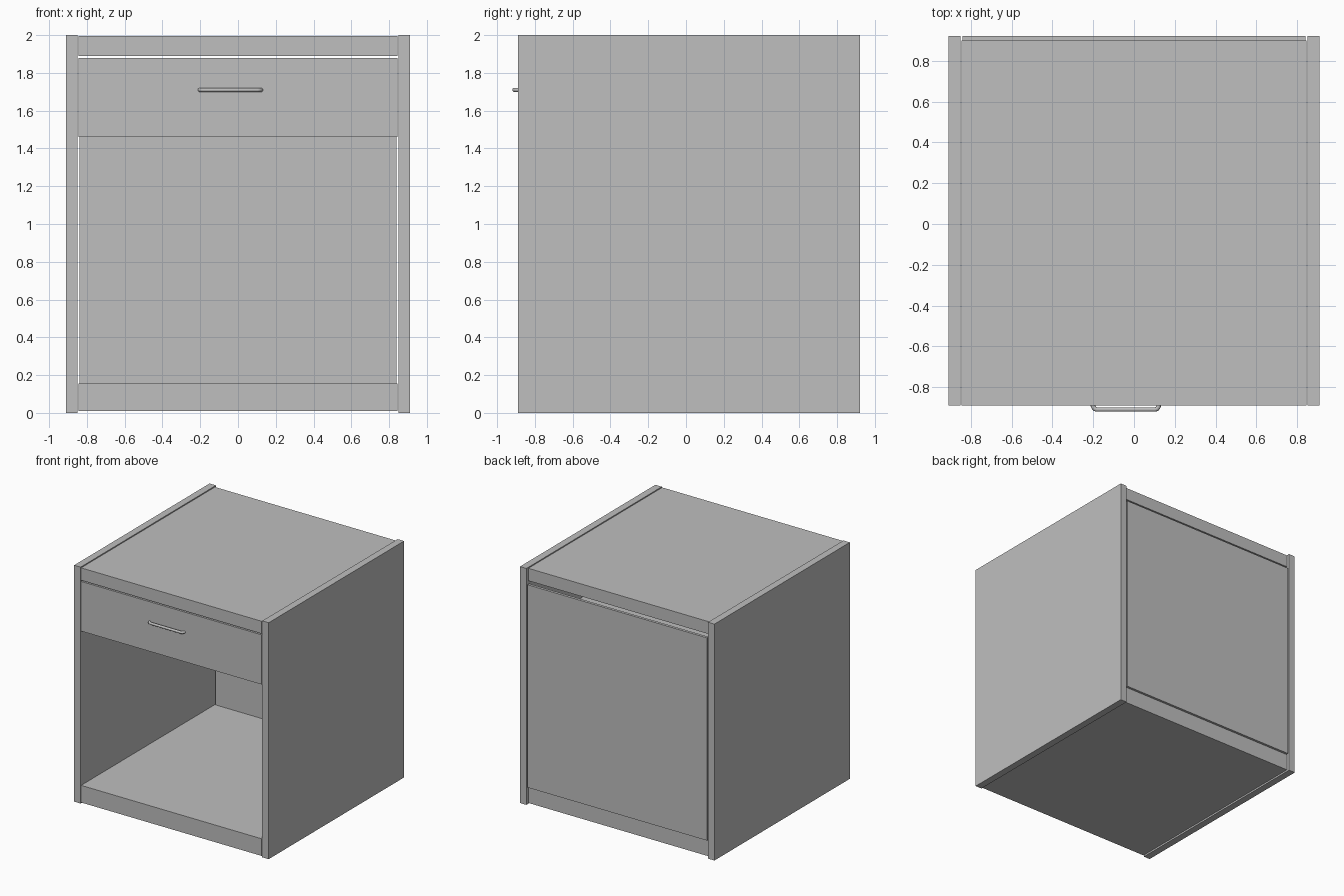
import bpy
import bmesh
from mathutils import Vector

cube = bpy.data.objects.get("Cube")
if cube:
    bpy.data.objects.remove(cube, do_unlink=True)

# Single grey paint
grey = bpy.data.materials.new("plain_grey")
grey.use_nodes = True
colour = (0.52, 0.52, 0.52, 1)
grey.diffuse_color = colour
grey.node_tree.nodes["Principled BSDF"].inputs["Base Color"].default_value = colour


def board(name, x, y, z):
    """Flat board spanning the given (low, high) ranges."""
    mesh = bpy.data.meshes.new(name)
    bm = bmesh.new()
    bmesh.ops.create_cube(bm, size=1)
    for v in bm.verts:
        v.co = Vector([lo + (c + 0.5) * (hi - lo)
                       for c, (lo, hi) in zip(v.co, (x, y, z))])
    bm.to_mesh(mesh)
    bm.free()
    mesh.materials.append(grey)
    ob = bpy.data.objects.new(name, mesh)
    bpy.context.collection.objects.link(ob)
    return ob


FRONT, BACK = -0.89, 0.92
INNER = (-0.845, 0.845)

# Side panels
board("left_side", (0.85, 0.91), (FRONT, BACK), (0, 2))
board("right_side", (-0.91, -0.85), (FRONT, BACK), (0, 2))

# Top and base slabs, stopping short of the back panel
board("top_slab", INNER, (FRONT, 0.9), (1.89, 1.995))
board("base_slab", INNER, (FRONT, 0.9), (0.01, 0.155))

# Back panel, with a gap below the top slab
board("back_panel", (-0.84, 0.84), (0.897, BACK), (0.15, 1.865))

# Drawer
board("drawer_front", INNER, (FRONT, -0.83), (1.46, 1.88))
board("drawer_bottom", (-0.84, 0.84), (-0.83, 0.88), (1.46, 1.48))

# Drawer pull: a bent round bar
curve = bpy.data.curves.new("drawer_handle", "CURVE")
curve.dimensions = "3D"
curve.bevel_depth = 0.011
curve.bevel_resolution = 3
curve.use_fill_caps = True
half = [(0.165, -0.88), (0.159, -0.897), (0.153, -0.906), (0.143, -0.909)]
path = [(-x, y) for x, y in half] + half[::-1]
spline = curve.splines.new("POLY")
spline.points.add(len(path) - 1)
for point, (x, y) in zip(spline.points, path):
    point.co = (x - 0.04, y, 1.71, 1)
spline.use_smooth = True
curve.materials.append(grey)
handle = bpy.data.objects.new("drawer_handle", curve)
bpy.context.collection.objects.link(handle)
